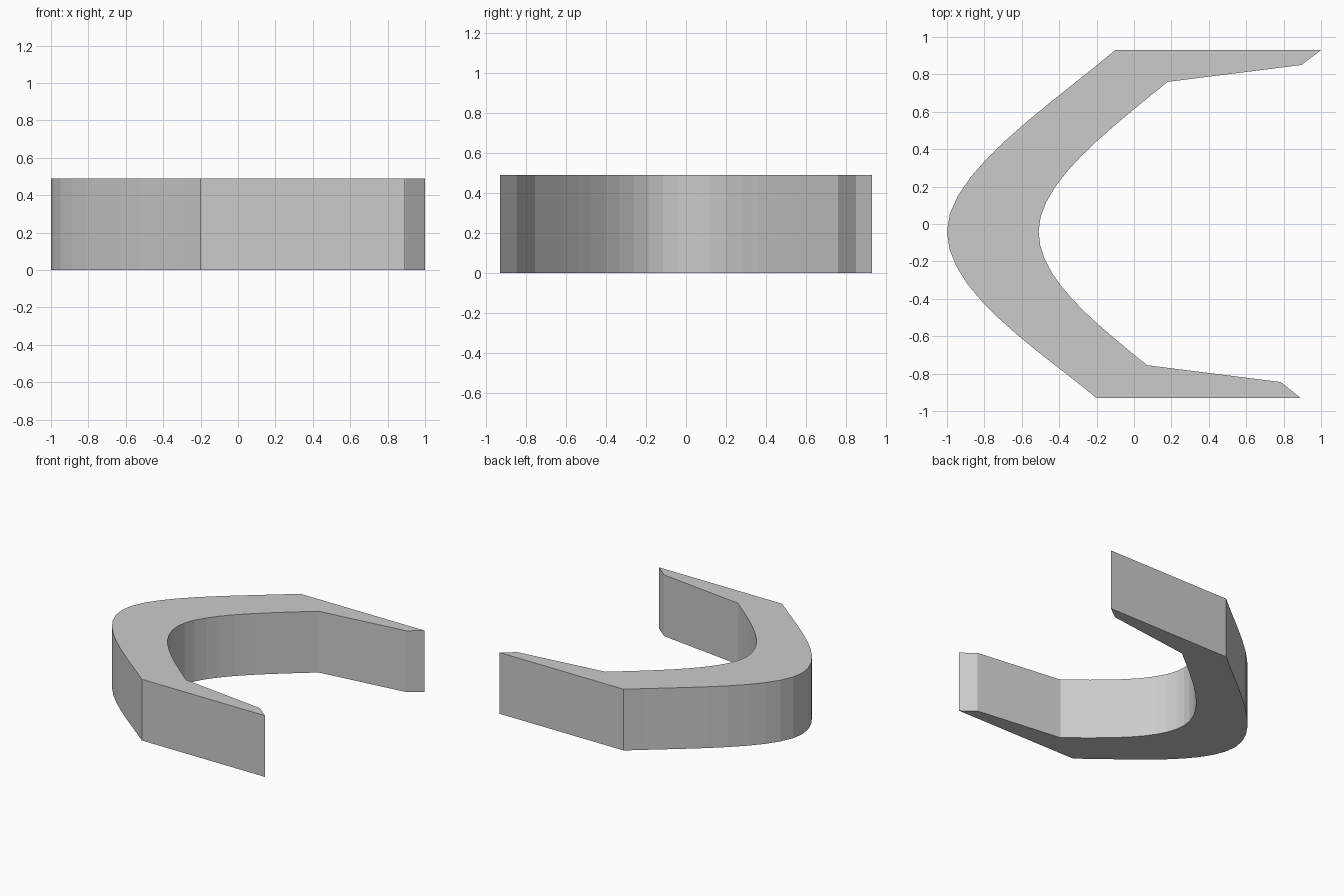
import bpy, bmesh
from mathutils import Vector

if "Cube" in bpy.data.objects:
    bpy.data.objects.remove(bpy.data.objects["Cube"])

HEIGHT = 0.49


def bezier(p0, p1, p2, p3, steps=10):
    """Points along a cubic curve, both ends included."""
    a, b, c, d = (Vector(p) for p in (p0, p1, p2, p3))
    pts = []
    for i in range(steps + 1):
        t = i / steps
        s = 1 - t
        pts.append(a * s**3 + b * 3 * s * s * t + c * 3 * s * t * t + d * t**3)
    return pts


# Outer and inner edges of the curved band, back arm to front arm
outer = (bezier((-0.10, 0.93), (-0.47, 0.62), (-1.0, 0.27), (-1.0, -0.04))
         + bezier((-1.0, -0.04), (-1.0, -0.36), (-0.53, -0.66), (-0.20, -0.93))[1:])
inner = (bezier((0.07, -0.755), (-0.22, -0.52), (-0.51, -0.29), (-0.51, -0.04))
         + bezier((-0.51, -0.04), (-0.51, 0.22), (-0.14, 0.50), (0.18, 0.76))[1:])

# Tapered arm ends with slanted tips
front_tip = [Vector((0.89, -0.93)), Vector((0.785, -0.845))]
back_tip = [Vector((0.895, 0.85)), Vector((1.0, 0.93))]

# Extrude the closed outline into the bracket
bm = bmesh.new()
outline = outer + front_tip + inner + back_tip
base = bm.faces.new([bm.verts.new((p.x, p.y, 0)) for p in outline])
top = bmesh.ops.extrude_face_region(bm, geom=[base], use_keep_orig=True)
bmesh.ops.translate(bm, vec=(0, 0, HEIGHT),
                    verts=[g for g in top["geom"] if isinstance(g, bmesh.types.BMVert)])
bmesh.ops.recalc_face_normals(bm, faces=bm.faces[:])
mesh = bpy.data.meshes.new("curved_bracket")
bm.to_mesh(mesh)
bm.free()
bpy.context.collection.objects.link(bpy.data.objects.new("curved_bracket", mesh))
